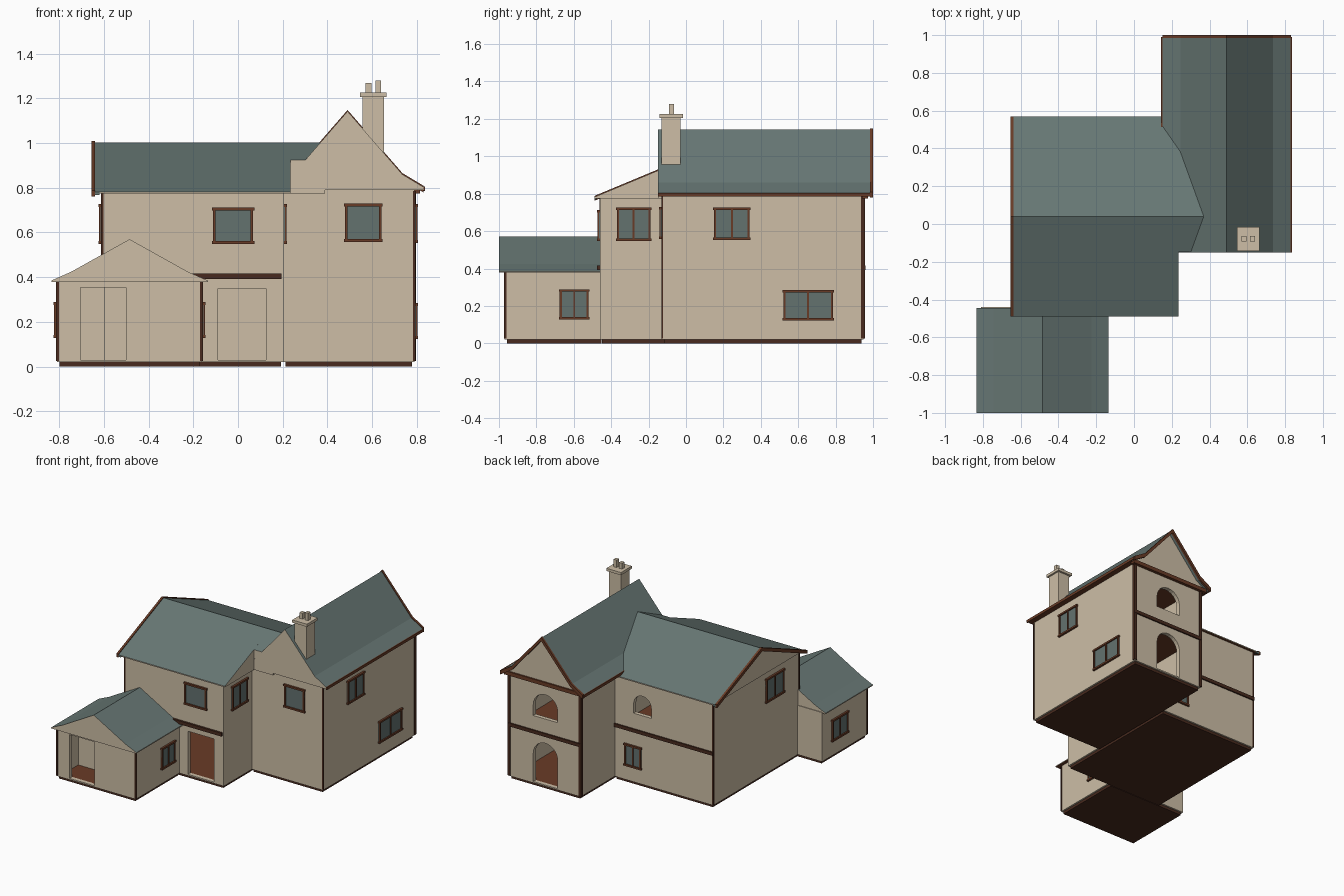
import bpy, bmesh, math

if "Cube" in bpy.data.objects:
    bpy.data.objects.remove(bpy.data.objects["Cube"])

def material(name, r, g, b):
    m = bpy.data.materials.new(name)
    m.diffuse_color = [((c / 255 + 0.055) / 1.055) ** 2.4 for c in (r, g, b)] + [1]
    m.use_nodes = True
    m.node_tree.nodes["Principled BSDF"].inputs["Base Color"].default_value = m.diffuse_color
    return m

WALL = material("cream_render", 205, 190, 166)
SLATE = material("slate", 103, 119, 116)
GLASS = material("window_glass", 99, 114, 111)
WOOD = material("brown_timber", 105, 59, 38)
DARK = material("dark_timber", 72, 42, 30)

def finish(name, bm, mats):
    bmesh.ops.recalc_face_normals(bm, faces=bm.faces)
    me = bpy.data.meshes.new(name)
    bm.to_mesh(me)
    bm.free()
    for m in mats:
        me.materials.append(m)
    ob = bpy.data.objects.new(name, me)
    bpy.context.collection.objects.link(ob)
    return ob

def boxes(name, parts, mats):
    """parts: (x0, x1, y0, y1, z0, z1, material slot)"""
    bm = bmesh.new()
    for x0, x1, y0, y1, z0, z1, slot in parts:
        vs = bmesh.ops.create_cube(bm, size=1)["verts"]
        for v in vs:
            v.co = (x0 if v.co.x < 0 else x1, y0 if v.co.y < 0 else y1, z0 if v.co.z < 0 else z1)
        for f in {f for v in vs for f in v.link_faces}:
            f.material_index = slot
    return finish(name, bm, mats)

def box(name, x0, x1, y0, y1, z0, z1, mat):
    return boxes(name, [(x0, x1, y0, y1, z0, z1, 0)], [mat])

def prism(name, pts, axis, a, b, mats, roof=False):
    """Profile (u, z) extruded along axis from a to b; roofs get slate on top, timber below."""
    bm = bmesh.new()
    at = lambda u, z, t: (u, t, z) if axis == "y" else (t, u, z)
    face = bm.faces.new([bm.verts.new(at(u, z, a)) for u, z in pts])
    ext = bmesh.ops.extrude_face_region(bm, geom=[face])["geom"]
    for v in ext:
        if isinstance(v, bmesh.types.BMVert):
            v.co["xy".index(axis)] = b
    bmesh.ops.recalc_face_normals(bm, faces=bm.faces)
    if roof:
        for f in bm.faces:
            f.normal_update()
            f.material_index = 1 if f.normal.z > 0.1 else 2 if f.normal.z < -0.9 else 0
    return finish(name, bm, mats)

def strip(name, line, axis, a, b, up, down, mat):
    pts = [(u, z + up) for u, z in line] + [(u, z - down) for u, z in reversed(line)]
    return prism(name, pts, axis, a, b, [mat])

def arch(x0, x1, z0, z1, y0, y1):
    r, c = (x1 - x0) / 2, (x0 + x1) / 2
    pts = [(x0, z0), (x1, z0)]
    pts += [(c + r * math.cos(i * math.pi / 12), z1 - r + r * math.sin(i * math.pi / 12)) for i in range(13)]
    return prism("cutter", pts, "y", y0, y1, [WALL])

def cut(ob, cutters):
    bpy.context.view_layer.objects.active = ob
    for c in cutters:
        mod = ob.modifiers.new("cut", "BOOLEAN")
        mod.operation, mod.solver, mod.object = "DIFFERENCE", "EXACT", c
        bpy.ops.object.modifier_apply(modifier=mod.name)
        bpy.data.objects.remove(c)

def wing(name, x0, x1, y0, y1, top, openings, t=0.03, back=None):
    """Hollow walls with openings, a plinth and a timber floor."""
    ob = box(name + "_walls", x0, x1, y0, y1, 0.02, top, WALL)
    inner = box("cutter", x0 + t, x1 - t, y0 + t, back or y1 - t, -0.1, top + 0.1, WALL)
    cut(ob, [inner] + openings)
    i = 0.012
    box(name + "_plinth", x0 + i, x1 - i, y0 + i, y1 - i, 0, 0.024, DARK)
    box(name + "_floor", x0 + i, x1 - i, y0 + i, y1 - i, 0.023, 0.03, WOOD)
    if top > 0.5:
        box(name + "_upper_floor", x0 + i, x1 - i, y0 + i, y1 - i, 0.39, 0.41, WOOD)

def window(name, axis, sign, plane, u0, u1, z0, z1, mullion=True):
    f, e = 0.011, 0.005
    uc = (u0 + u1) / 2
    # each bar: (u0, u1, z0, z1, depth, slot)
    bars = [(u0, u1, z0, z1, 0.005, 1),
            (u0, u0 + f, z0, z1, 0.012, 0), (u1 - f, u1, z0, z1, 0.012, 0),
            (u0 - e, u1 + e, z0 - 0.002, z0 + f, 0.015, 0),
            (u0 - e, u1 + e, z1 - f, z1 + 0.002, 0.015, 0)]
    if mullion:
        bars.append((uc - 0.005, uc + 0.005, z0, z1, 0.011, 0))
    parts = []
    for a, b, c, d, depth, slot in bars:
        p0, p1 = sorted((plane - sign * 0.003, plane + sign * depth))
        parts.append((p0, p1, a, b, c, d, slot) if axis == "x" else (a, b, p0, p1, c, d, slot))
    boxes(name, parts, [WOOD, GLASS])

# wings: tall gabled wing, cross wing, single-storey front wing
wing("tall_wing", 0.20, 0.79, -0.13, 0.95, 0.795,
     [arch(0.39, 0.59, 0.03, 0.34, 0.85, 1.05), arch(0.39, 0.59, 0.52, 0.70, 0.85, 1.05)])
wing("cross_wing", -0.61, 0.205, -0.46, 0.55, 0.78,
     [arch(-0.10, 0.045, 0.53, 0.675, 0.45, 0.65),
      box("cutter", -0.09, 0.125, -0.55, -0.40, 0.03, 0.35, WALL)])
wing("front_wing", -0.81, -0.16, -0.97, -0.44, 0.385,
     [box("cutter", -0.705, -0.50, -1.05, -0.90, 0.03, 0.355, WALL)], back=-0.462)
box("front_wing_partition", -0.79, -0.595, -0.76, -0.45, 0.025, 0.384, WALL)

# roofs
ROOF = [WALL, SLATE, WOOD]
tall = [(0.15, 0.803), (0.245, 0.86), (0.49, 1.142), (0.735, 0.86), (0.83, 0.803)]
prism("tall_roof", [(0.15, 0.79)] + tall + [(0.83, 0.79)], "y", -0.15, 0.96, ROOF, True)
strip("tall_roof_overhang", tall, "y", 0.96, 0.985, 0, 0.015, SLATE)
strip("tall_bargeboard", tall, "y", 0.984, 1.0, 0.006, 0.024, WOOD)
for side, x in (("left", 0.148), ("right", 0.832)):
    y0 = -0.15 if side == "right" else 0.5
    box("tall_fascia_" + side, x - 0.004, x + 0.004, y0, 0.99, 0.785, 0.805, WOOD)

cross = [(-0.49, 0.782), (0.04, 1.003), (0.57, 0.782)]
prism("cross_roof", [(-0.49, 0.774)] + cross + [(0.57, 0.774)], "x", -0.62, 0.235, ROOF, True)
prism("cross_roof_link", [(-0.149, 0.775), (-0.149, 0.924), (0.04, 1.003), (0.57, 0.782), (0.57, 0.775)],
      "x", 0.2, 0.39, ROOF, True)
strip("cross_roof_overhang", cross, "x", -0.64, -0.62, 0, 0.015, SLATE)
strip("cross_bargeboard", cross, "x", -0.655, -0.639, 0.006, 0.02, WOOD)

front = [(-0.835, 0.385), (-0.745, 0.425), (-0.485, 0.57), (-0.225, 0.425), (-0.135, 0.385)]
prism("front_roof", [(-0.835, 0.378)] + front + [(-0.135, 0.378)], "y", -1.0, -0.445, ROOF, True)

# chimney
box("chimney_shaft", 0.556, 0.652, -0.13, -0.03, 0.8, 1.21, WALL)
box("chimney_cap", 0.545, 0.665, -0.142, -0.015, 1.205, 1.225, WALL)
box("chimney_pot_left", 0.57, 0.596, -0.092, -0.064, 1.22, 1.268, WALL)
box("chimney_pot_right", 0.614, 0.64, -0.092, -0.064, 1.22, 1.28, WALL)

# windows
window("tall_front_window", "y", -1, -0.13, 0.478, 0.642, 0.56, 0.727, False)
window("cross_front_window", "y", -1, -0.46, -0.112, 0.068, 0.55, 0.71, False)
window("tall_upper_side_window", "x", 1, 0.79, 0.15, 0.34, 0.555, 0.725)
window("tall_lower_side_window", "x", 1, 0.79, 0.52, 0.785, 0.125, 0.283)
window("cross_right_window", "x", 1, 0.205, -0.37, -0.19, 0.55, 0.725)
window("cross_left_window", "x", -1, -0.61, -0.27, -0.06, 0.55, 0.725)
window("cross_back_window", "y", 1, 0.55, -0.02, 0.115, 0.13, 0.29)
window("front_wing_right_window", "x", 1, -0.16, -0.675, -0.52, 0.13, 0.287)
window("front_wing_left_window", "x", -1, -0.81, -0.735, -0.55, 0.13, 0.287)

# corner posts: (x, y, half width, top)
for n, (x, y, h, top) in enumerate([
        (0.786, 0.946, 0.011, 0.785), (0.204, 0.946, 0.011, 0.785), (0.788, -0.127, 0.005, 0.785),
        (-0.606, 0.546, 0.007, 0.775), (-0.607, -0.456, 0.006, 0.775),
        (-0.807, -0.967, 0.006, 0.38), (-0.163, -0.967, 0.006, 0.38)]):
    box("corner_post_%d" % n, x - h, x + h, y - h, y + h, 0.025, top, DARK)

# string courses and tie beam
box("tall_back_beam", 0.20, 0.79, 0.94, 0.96, 0.392, 0.417, DARK)
box("tall_tie_beam", 0.165, 0.815, 0.94, 0.972, 0.775, 0.803, WOOD)
box("cross_back_beam", -0.61, 0.205, 0.54, 0.56, 0.392, 0.417, DARK)
box("cross_front_beam", -0.22, 0.195, -0.475, -0.45, 0.392, 0.417, DARK)
